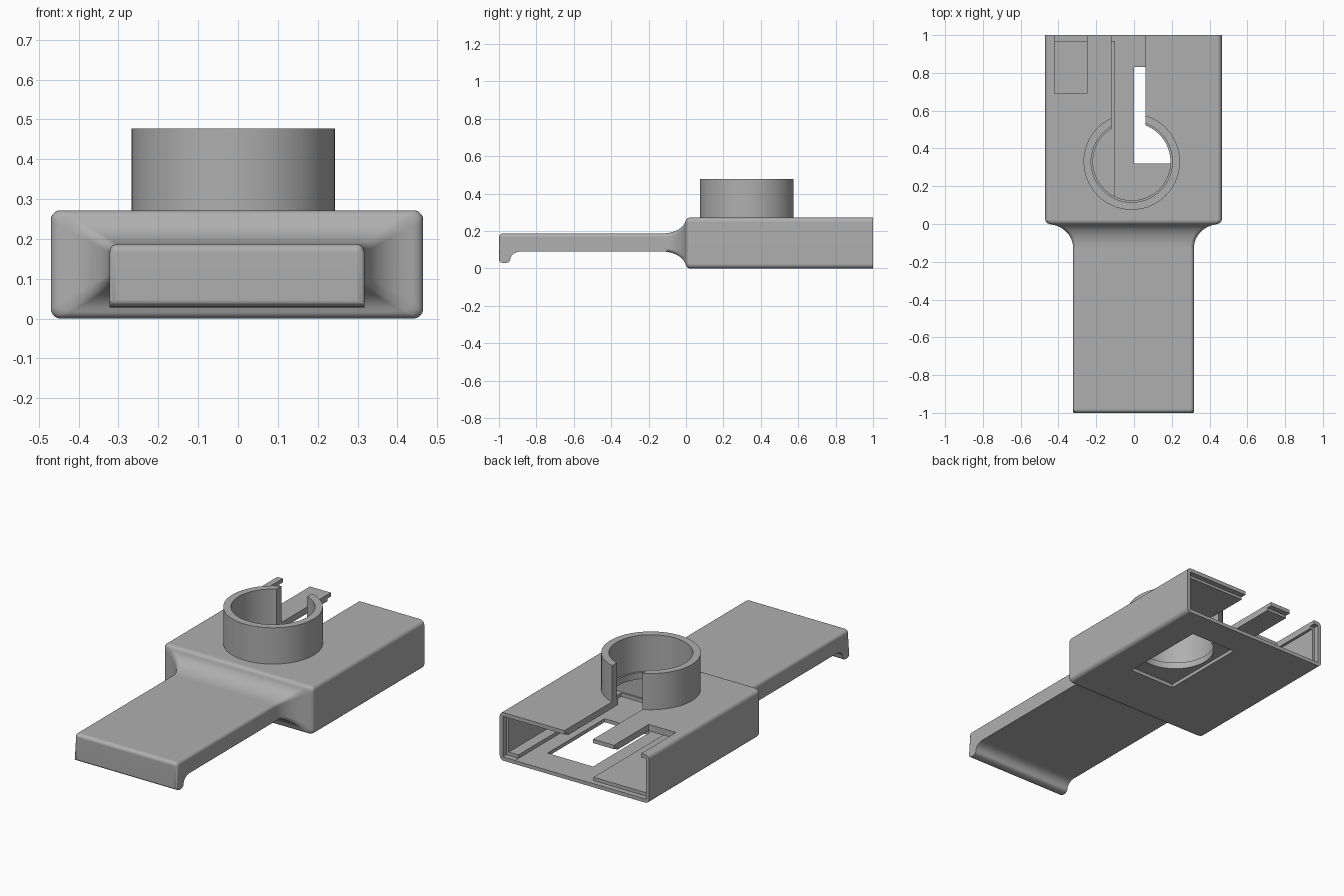
import bpy, bmesh
from math import sin, cos, pi, radians

if "Cube" in bpy.data.objects:
    bpy.data.objects.remove(bpy.data.objects["Cube"])

grey = bpy.data.materials.new("plain grey")
grey.use_nodes = True
grey.diffuse_color = (0.43, 0.43, 0.43, 1)
grey.node_tree.nodes["Principled BSDF"].inputs["Base Color"].default_value = (0.43, 0.43, 0.43, 1)
CX = -0.0025  # middle of the body across its width


def make(name, bm):
    bmesh.ops.recalc_face_normals(bm, faces=bm.faces)
    mesh = bpy.data.meshes.new(name)
    bm.to_mesh(mesh)
    bm.free()
    mesh.materials.append(grey)
    ob = bpy.data.objects.new(name, mesh)
    bpy.context.collection.objects.link(ob)
    return ob


def loft(name, rings):
    """Skin a list of closed point rings and cap both ends."""
    bm = bmesh.new()
    rows = [[bm.verts.new(p) for p in ring] for ring in rings]
    n = len(rows[0])
    for a, b in zip(rows, rows[1:]):
        for i in range(n):
            j = (i + 1) % n
            bm.faces.new((a[i], a[j], b[j], b[i]))
    bm.faces.new(rows[0])
    bm.faces.new(rows[-1])
    return make(name, bm)


def block(name, x0, x1, y0, y1, z0, z1):
    return loft(name, [[(x0, y, z0), (x1, y, z0), (x1, y, z1), (x0, y, z1)] for y in (y0, y1)])


def cylinder(name, x, y, r, z0, z1, n=96):
    return loft(name, [[(x + r * cos(2 * pi * i / n), y + r * sin(2 * pi * i / n), z)
                        for i in range(n)] for z in (z0, z1)])


def section(y, half, z0, z1, r):
    """Rounded rectangle across the body."""
    pts = []
    corners = ((1, z1 - r), (-1, z1 - r), (-1, z0 + r), (1, z0 + r))
    for k, (side, zc) in enumerate(corners):
        for i in range(6):
            a = pi / 2 * (k + i / 5)
            pts.append((CX + side * (half - r) + r * cos(a), y, zc + r * sin(a)))
    return pts


def cut(ob, cutters):
    bpy.context.view_layer.objects.active = ob
    for c in cutters:
        m = ob.modifiers.new("cut", "BOOLEAN")
        m.operation, m.solver, m.object = "DIFFERENCE", "EXACT", c
        bpy.ops.object.modifier_apply(modifier=m.name)


def smooth(ob):
    bpy.ops.object.select_all(action="DESELECT")
    ob.select_set(True)
    bpy.context.view_layer.objects.active = ob
    bpy.ops.object.shade_smooth_by_angle(angle=radians(30))
    m = ob.modifiers.new("normals", "WEIGHTED_NORMAL")
    m.keep_sharp = True


# Housing: concave flare from the handle, rounded shoulder, straight box
rings = []
for i in range(13):
    a = radians(82) * i / 12
    k = 1 - cos(a)
    rings.append(section(-0.125 + 0.125 * sin(a), 0.32 + 0.14 * k,
                         0.09 - 0.085 * k, 0.187 + 0.08 * k, 0.02 + 0.005 * k))
for i in range(1, 7):
    a = pi / 2 * i / 6
    rings.append(section(0.025 * (1 - cos(a)), 0.44 + 0.0275 * sin(a),
                         0.017 * (1 - sin(a)), 0.256 + 0.016 * sin(a), 0.025))
rings.append(section(1.0, 0.4675, 0, 0.272, 0.025))
housing = loft("housing", rings)

# Collar tube on top
RX, RY = -0.012, 0.33
collar = cylinder("collar", RX, RY, 0.255, 0.262, 0.477)
bore = cylinder("bore_cutter", RX, RY, 0.215, 0.2, 0.6)

# Openings
slot = block("slot_cutter", -0.12, 0.06, RY, 1.1, 0.15, 0.6)
cutters = [
    block("cavity_cutter", -0.435, 0.43, 0.04, 0.97, 0.04, 0.235),
    block("mouth_cutter", -0.45, 0.445, 0.969, 1.1, 0.021, 0.25),
    block("channel_cutter", -0.10, 0.37, 0.05, 1.05, 0.02, 0.15),
    block("tongue_side_cutter", -0.42, -0.25, 0.69, 1.1, 0.15, 0.4),
    block("floor_window_cutter", 0.0, 0.285, 0.32, 0.83, -0.1, 0.15),
    cylinder("top_hole_cutter", RX, RY, 0.205, 0.15, 0.4),
    slot,
]
cut(housing, cutters)
cut(collar, [bore, slot])
for c in cutters + [bore]:
    bpy.data.objects.remove(c)

# Handle with a down-turned lip
profile = [(-1, 0.187), (-0.06, 0.187), (-0.06, 0.09)]
for i in range(9):
    a = pi / 2 * i / 8
    profile.append((-0.885 - 0.055 * sin(a), 0.045 + 0.045 * cos(a)))
for i in range(1, 9):
    a = -pi * i / 8
    profile.append((-0.97 + 0.03 * cos(a), 0.046 + 0.018 * sin(a)))
handle = loft("handle", [[(CX + s * 0.32, y, z) for y, z in profile] for s in (-1, 1)])
bm = bmesh.new()
bm.from_mesh(handle.data)


def rounded(e):
    top = all(v.co.z > 0.18 for v in e.verts) and any(v.co.y < -0.9 for v in e.verts)
    side = e.verts[0].co.x * e.verts[1].co.x > 0
    return top or (side and all(v.co.y < -0.9999 for v in e.verts))


bmesh.ops.bevel(bm, geom=[e for e in bm.edges if rounded(e)], offset=0.02,
                offset_type="OFFSET", segments=5, profile=0.5, affect="EDGES")
bm.to_mesh(handle.data)
bm.free()

for part in (housing, collar, handle):
    smooth(part)
